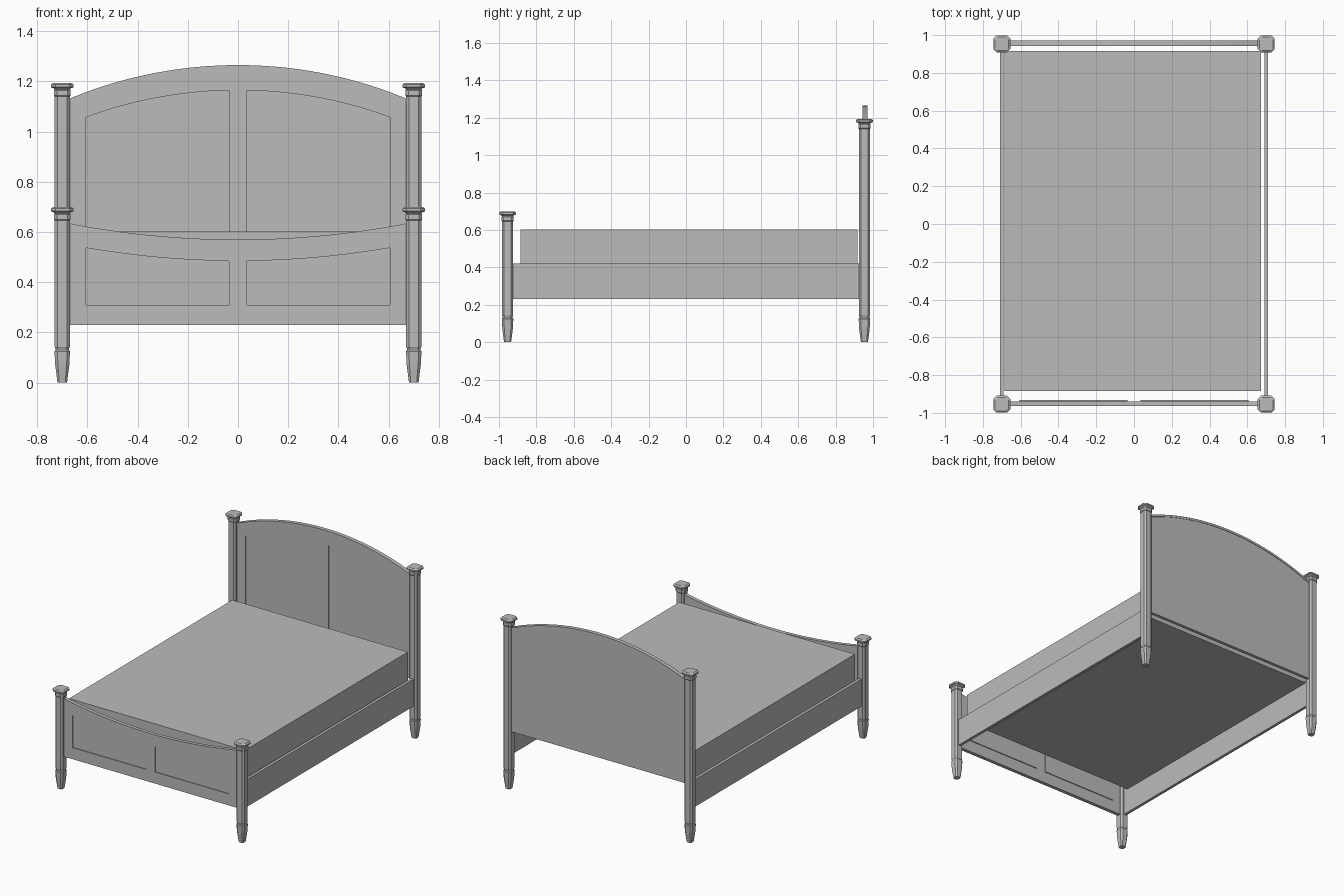
import bpy
import bmesh
import math

cube = bpy.data.objects.get("Cube")
if cube:
    bpy.data.objects.remove(cube, do_unlink=True)

grey = bpy.data.materials.new("plain_grey")
grey.use_nodes = True
grey.diffuse_color = (0.5, 0.5, 0.5, 1)
grey.node_tree.nodes["Principled BSDF"].inputs["Base Color"].default_value = (0.5, 0.5, 0.5, 1)


def finish(name, bm):
    bmesh.ops.recalc_face_normals(bm, faces=bm.faces[:])
    mesh = bpy.data.meshes.new(name)
    bm.to_mesh(mesh)
    bm.free()
    mesh.materials.append(grey)
    obj = bpy.data.objects.new(name, mesh)
    bpy.context.scene.collection.objects.link(obj)
    return obj


def box(name, x, y, z):
    bm = bmesh.new()
    bmesh.ops.create_cube(bm, size=1)
    for v in bm.verts:
        for i, (a, b) in enumerate((x, y, z)):
            v.co[i] = a if v.co[i] < 0 else b
    return finish(name, bm)


# Turned-looking post: chamfered square rings lofted along z
FOOT = [(0, 0.019), (0.07, 0.028), (0.125, 0.031), (0.13, 0.027),
        (0.137, 0.027), (0.142, 0.03)]
CAP = [(-0.054, 0.03), (-0.05, 0.033), (-0.03, 0.033), (-0.026, 0.03),
       (-0.022, 0.034), (-0.017, 0.045), (-0.007, 0.045), (0, 0.036)]


def post(name, x, y, height):
    bm = bmesh.new()
    rings = []
    for z, r in FOOT + [(height + dz, r) for dz, r in CAP]:
        c = r * 0.62
        outline = [(r, -c), (r, c), (c, r), (-c, r), (-r, c), (-r, -c), (-c, -r), (c, -r)]
        rings.append([bm.verts.new((x + px, y + py, z)) for px, py in outline])
    for low, high in zip(rings, rings[1:]):
        for i in range(8):
            j = (i + 1) % 8
            bm.faces.new((low[i], low[j], high[j], high[i]))
    bm.faces.new(rings[0][::-1])
    bm.faces.new(rings[-1])
    return finish(name, bm)


# Board with a curved top and two panels set back from its front
HALF = 0.675
PANEL_IN, PANEL_OUT = 0.035, 0.605


def arc(x, middle, end):
    """Height of a circular arc through the middle and end heights."""
    sag = middle - end
    radius = (HALF ** 2 + sag ** 2) / (2 * abs(sag))
    drop = radius - math.sqrt(radius ** 2 - x ** 2)
    return middle - math.copysign(drop, sag)


def board(name, y_front, y_back, rows, depth=0, push_back=False):
    """rows: functions of x giving the heights of the horizontal lines."""
    steps = 14
    side = [PANEL_IN + (PANEL_OUT - PANEL_IN) * i / steps for i in range(steps + 1)]
    side.append(HALF)
    xs = [-x for x in reversed(side)] + [0] + side
    bm = bmesh.new()
    layers = [[[bm.verts.new((x, y, row(x))) for x in xs] for row in rows]
              for y in (y_front, y_back)]
    panels = ([], [])
    for k, grid in enumerate(layers):
        for r in range(len(rows) - 1):
            for c in range(len(xs) - 1):
                face = bm.faces.new((grid[r][c], grid[r][c + 1],
                                     grid[r + 1][c + 1], grid[r + 1][c]))
                mid = abs(xs[c] + xs[c + 1]) / 2
                if r == 1 and PANEL_IN < mid < PANEL_OUT:
                    panels[k].append(face)
    f, b = layers
    for r in (0, -1):
        for c in range(len(xs) - 1):
            bm.faces.new((f[r][c], f[r][c + 1], b[r][c + 1], b[r][c]))
    for c in (0, -1):
        for r in range(len(rows) - 1):
            bm.faces.new((f[r][c], f[r + 1][c], b[r + 1][c], b[r][c]))
    bmesh.ops.recalc_face_normals(bm, faces=bm.faces[:])
    for k in ((0, 1) if push_back else (0,)):
        if depth and panels[k]:
            out = bmesh.ops.extrude_face_region(bm, geom=panels[k])
            moved = [v for v in out["geom"] if isinstance(v, bmesh.types.BMVert)]
            bmesh.ops.translate(bm, verts=moved, vec=(0, depth, 0))
            bmesh.ops.delete(bm, geom=[p for p in panels[k] if p.is_valid], context="FACES")
    return finish(name, bm)


# Four posts
for label, sign in (("left", 1), ("right", -1)):
    post("front_post_" + label, sign * 0.70, -0.954, 0.70)
    post("back_post_" + label, sign * 0.70, 0.954, 1.194)
    # Side rails
    box("side_rail_" + label, sorted((sign * 0.69, sign * 0.71)), (-0.93, 0.93), (0.23, 0.42))

# Headboard with its arched cap
board("headboard", 0.946, 0.968,
      [lambda x: 0.405, lambda x: 0.49,
       lambda x: arc(x, 1.165, 1.03), lambda x: arc(x, 1.25, 1.115)], 0.006)
board("headboard_cap", 0.943, 0.971,
      [lambda x: arc(x, 1.25, 1.115), lambda x: arc(x, 1.265, 1.13)])

# Footboard with its dipped top
board("footboard", -0.964, -0.939,
      [lambda x: 0.23, lambda x: 0.31,
       lambda x: arc(x, 0.485, 0.55), lambda x: arc(x, 0.57, 0.635)], 0.006, True)

# Mattress
box("mattress", (-0.686, 0.672), (-0.885, 0.916), (0.40, 0.602))
